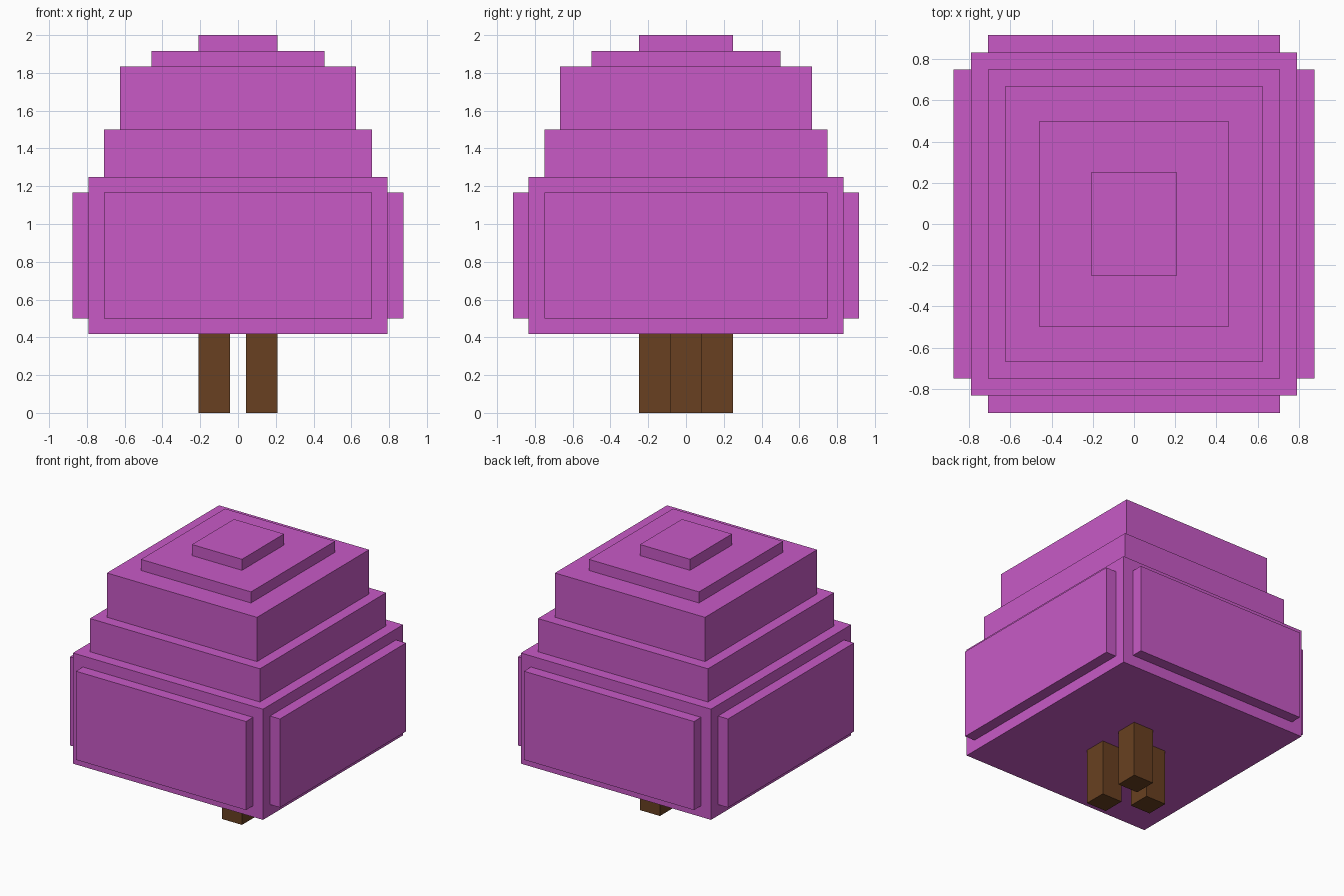
import bpy

if "Cube" in bpy.data.objects:
    bpy.data.objects.remove(bpy.data.objects["Cube"])

U = 1 / 12  # block size


def material(name, rgb):
    m = bpy.data.materials.new(name)
    m.diffuse_color = (*rgb, 1)
    m.use_nodes = True
    m.node_tree.nodes["Principled BSDF"].inputs["Base Color"].default_value = m.diffuse_color
    return m


PINK = material("pink leaves", (0.578, 0.102, 0.565))
BROWN = material("brown bark", (0.138, 0.051, 0.015))


def box(name, lo, hi, mat):
    """Axis-aligned box between two corners given in block units."""
    bpy.ops.mesh.primitive_cube_add(size=1)
    ob = bpy.context.object
    ob.name = name
    for v in ob.data.vertices:
        v.co = [(h if c > 0 else l) * U for c, l, h in zip(v.co, lo, hi)]
    ob.data.materials.append(mat)
    return ob


# Stepped canopy: half width, half depth, bottom, top
tiers = [(9.5, 10, 5, 15), (8.5, 9, 15, 18), (7.5, 8, 18, 22),
         (5.5, 6, 22, 23), (2.5, 3, 23, 24)]
for i, (w, d, z0, z1) in enumerate(tiers, 1):
    box(f"canopy_tier_{i}", (-w, -d, z0), (w, d, z1), PINK)

# Raised leaf panels on the four sides of the lowest tier
box("front_leaf_panel", (-8.5, -11, 6), (8.5, -10, 14), PINK)
box("back_leaf_panel", (-8.5, 10, 6), (8.5, 11, 14), PINK)
box("left_leaf_panel", (-10.5, -9, 6), (-9.5, 9, 14), PINK)
box("right_leaf_panel", (9.5, -9, 6), (10.5, 9, 14), PINK)

# Three separate trunk posts
for name, x, y in (("front_trunk", 1.5, -2), ("back_trunk", 1.5, 2), ("left_trunk", -1.5, 0)):
    box(name, (x - 1, y - 1, 0), (x + 1, y + 1, 5), BROWN)
